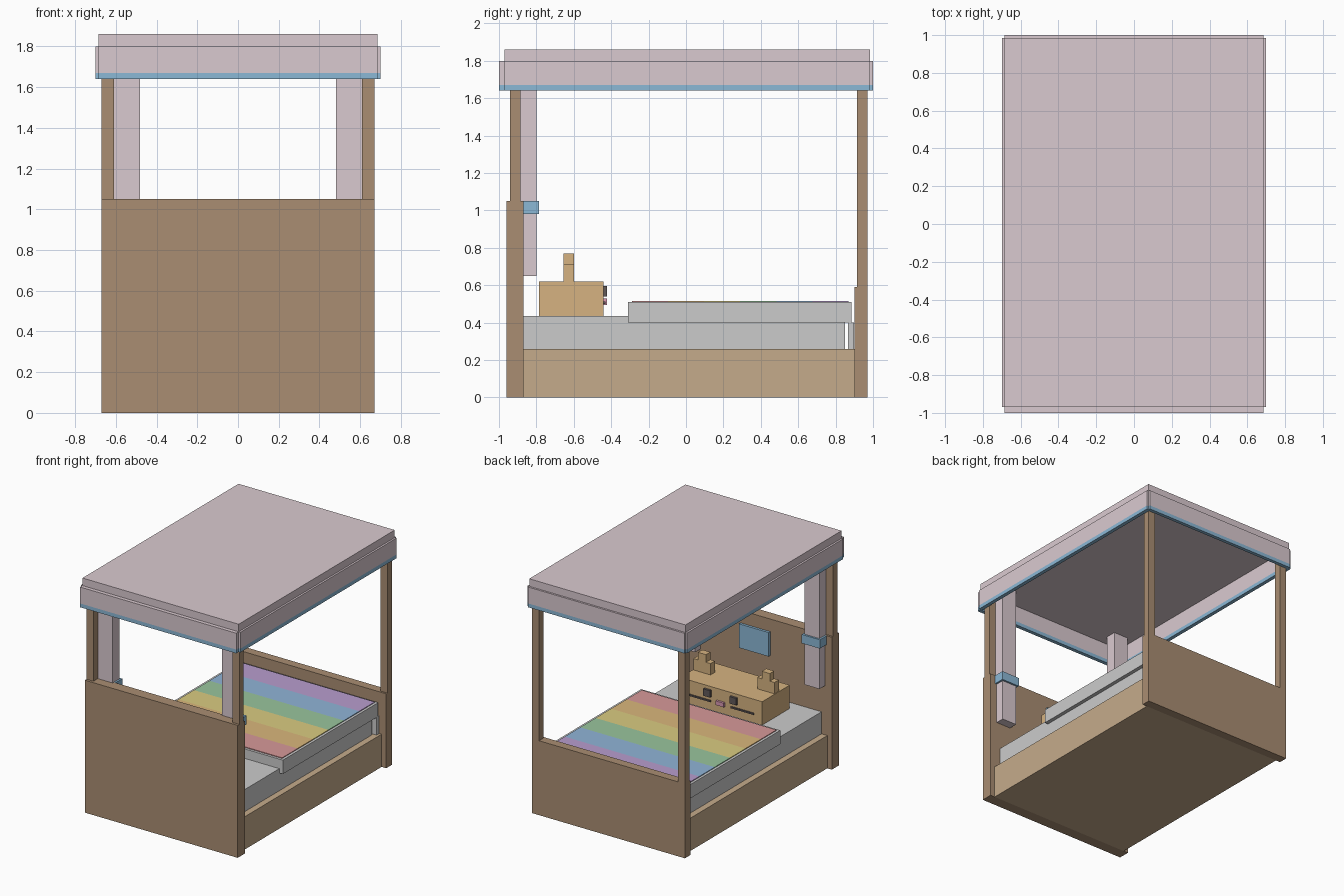
import bpy

if "Cube" in bpy.data.objects:
    bpy.data.objects.remove(bpy.data.objects["Cube"])


def material(name, r, g, b):
    m = bpy.data.materials.new(name)
    m.diffuse_color = (r, g, b, 1)
    m.use_nodes = True
    m.node_tree.nodes["Principled BSDF"].inputs["Base Color"].default_value = m.diffuse_color
    return m


DARK = material("dark_wood", .40, .27, .17)
WOOD = material("light_wood", .56, .41, .26)
PINK = material("pink_fabric", .70, .59, .63)
BLUE = material("blue_trim", .26, .48, .67)
TAN = material("tan_fabric", .67, .45, .22)
BLACK = material("black", .12, .10, .10)
ROSE = material("rose", .70, .32, .45)
RAINBOW = [material("stripe_" + n, *c) for n, c in [
    ("red", (.68, .32, .32)), ("orange", (.70, .47, .20)), ("yellow", (.70, .60, .22)),
    ("green", (.32, .56, .34)), ("blue", (.28, .46, .68)), ("purple", (.48, .34, .62))]]


def box(name, x, y, z, mat=None):
    """Box from (min, max) ranges along each axis."""
    bpy.ops.mesh.primitive_cube_add(size=1, location=[sum(r) / 2 for r in (x, y, z)])
    ob = bpy.context.object
    ob.name = name
    ob.scale = [r[1] - r[0] for r in (x, y, z)]
    bpy.ops.object.transform_apply(location=False, rotation=False, scale=True)
    if mat:
        ob.data.materials.append(mat)
    return ob


def pair(name, x, y, z, mat=None):
    """Box and its mirror image across x = 0."""
    box(name + "_right", x, y, z, mat)
    box(name + "_left", (-x[1], -x[0]), y, z, mat)


# Wooden frame
box("headboard", (-.67, .67), (-.96, -.87), (0, 1.05), DARK)
box("footboard", (-.67, .67), (.90, .97), (0, .59), DARK)
box("bed_base", (-.63, .63), (-.87, .90), (0, .26), WOOD)
pair("head_post", (.61, .67), (-.94, -.885), (1.05, 1.80), DARK)
pair("foot_post", (.61, .67), (.915, .97), (.59, 1.80), DARK)

# Canopy: roof, hanging valance and its blue hem
box("canopy_roof", (-.685, .685), (-.97, .985), (1.80, 1.86), PINK)
for part, z, mat in (("valance", (1.67, 1.80), PINK), ("hem", (1.64, 1.67), BLUE)):
    pair("side_" + part, (.67, .70), (-.97, .985), z, mat)
    box("head_" + part, (-.685, .685), (-1, -.97), z, mat)
    box("foot_" + part, (-.685, .685), (.972, 1), z, mat)

# Curtains with ties
pair("curtain", (.48, .61), (-.885, -.80), (.65, 1.80), PINK)
pair("curtain_tie", (.465, .625), (-.87, -.785), (.98, 1.05), BLUE)

# Bedding
box("mattress", (-.58, .58), (-.87, .85), (.26, .435))
box("duvet", (-.61, .61), (-.31, .885), (.40, .51))
box("duvet_foot_drop", (-.61, .61), (.865, .898), (.26, .40))
step = 1.16 / len(RAINBOW)
for i, mat in enumerate(RAINBOW):
    y = -.29 + i * step
    box(mat.name, (-.59, .59), (y, y + step), (.508, .516), mat)

# Animal-face pillow
box("pillow", (-.36, .36), (-.785, -.44), (.435, .62), TAN)
pair("pillow_ear", (.205, .355), (-.655, -.60), (.62, .71), TAN)
pair("pillow_ear_tip", (.245, .315), (-.655, -.60), (.71, .77), TAN)
pair("pillow_eye", (.085, .145), (-.44, -.422), (.54, .595), BLACK)
pair("pillow_whisker", (.09, .29), (-.44, -.43), (.50, .512), BLACK)
box("pillow_nose", (-.035, .035), (-.44, -.422), (.495, .528), ROSE)

# Panel on the inside of the headboard
box("headboard_panel", (-.13, .13), (-.87, -.85), (.76, .95), BLUE)
